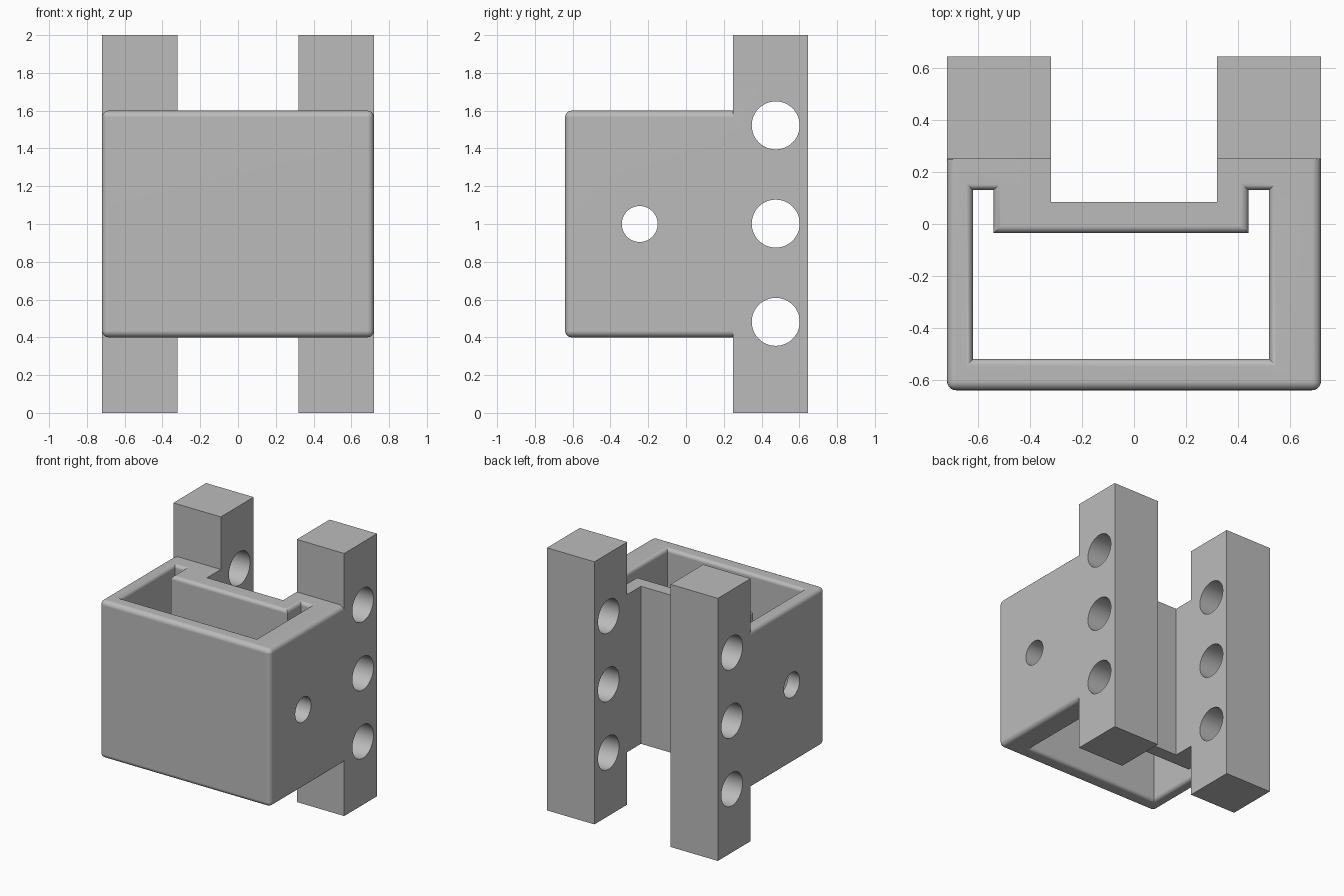
import bpy, bmesh, math
from mathutils import Matrix

if "Cube" in bpy.data.objects:
    bpy.data.objects.remove(bpy.data.objects["Cube"])

grey = bpy.data.materials.new("plain grey")
grey.use_nodes = True
COLOUR = (0.5, 0.5, 0.5, 1)
grey.diffuse_color = COLOUR
grey.node_tree.nodes["Principled BSDF"].inputs["Base Color"].default_value = COLOUR

BOTTOM, TOP = 0.4, 1.6
FRONT, BACK, SIDE = -0.64, 0.25, 0.72


def make_object(name, bm):
    bmesh.ops.recalc_face_normals(bm, faces=bm.faces)
    mesh = bpy.data.meshes.new(name)
    bm.to_mesh(mesh)
    bm.free()
    mesh.materials.append(grey)
    obj = bpy.data.objects.new(name, mesh)
    bpy.context.collection.objects.link(obj)
    return obj


def box(bm, lo, hi):
    size = [b - a for a, b in zip(lo, hi)]
    mid = [(a + b) / 2 for a, b in zip(lo, hi)]
    bmesh.ops.create_cube(bm, size=1, matrix=Matrix.Translation(mid) @ Matrix.Diagonal((*size, 1)))


def cross_hole(bm, y, z, radius):
    bmesh.ops.create_cone(bm, cap_ends=True, segments=48, radius1=radius, radius2=radius, depth=2,
                          matrix=Matrix.Translation((0, y, z)) @ Matrix.Rotation(math.pi / 2, 4, 'Y'))


def round_edges(bm, radius, rule):
    edges = [e for e in bm.edges if rule(*(v.co for v in e.verts))]
    bmesh.ops.bevel(bm, geom=edges, offset=radius, offset_type='OFFSET', segments=5,
                    profile=0.5, affect='EDGES', clamp_overlap=True)


def boolean(target, other, operation):
    mod = target.modifiers.new(operation.lower(), 'BOOLEAN')
    mod.operation, mod.solver, mod.object = operation, 'EXACT', other
    bpy.context.view_layer.objects.active = target
    bpy.ops.object.modifier_apply(modifier=mod.name)
    bpy.data.objects.remove(other)


# Open sleeve: matching outer and inner outlines joined into a ring
outer = [(-SIDE, FRONT), (SIDE, FRONT), (SIDE, BACK), (0.32, BACK),
         (0.32, 0.085), (-0.32, 0.085), (-0.32, BACK), (-SIDE, BACK)]
inner = [(-0.62, -0.52), (0.52, -0.52), (0.52, 0.13), (0.44, 0.13),
         (0.44, -0.035), (-0.54, -0.035), (-0.54, 0.13), (-0.62, 0.13)]
bm = bmesh.new()
loops = [[bm.verts.new((x, y, z)) for x, y in outline]
         for outline, z in ((outer, BOTTOM), (outer, TOP), (inner, TOP), (inner, BOTTOM))]
for k in range(4):
    a, b = loops[k], loops[(k + 1) % 4]
    for i in range(8):
        j = (i + 1) % 8
        bm.faces.new((a[i], a[j], b[j], b[i]))


# Rounded rim of the opening, then the front and side edges
def is_rim(p, q):
    ends = [(round(v.x, 3), round(v.y, 3)) for v in (p, q)]
    return p.z == q.z and all(e in inner for e in ends)


def is_outside(p, q):
    on_front = max(abs(p.y - FRONT), abs(q.y - FRONT)) < 1e-4
    on_side = abs(p.x - q.x) < 1e-4 and abs(abs(p.x) - SIDE) < 1e-4
    upright_back = min(p.y, q.y) > BACK - 1e-4
    return on_front or (on_side and not upright_back)


round_edges(bm, 0.028, is_rim)
round_edges(bm, 0.035, is_outside)
bracket = make_object("sleeve_bracket", bm)

# Two rear posts, merged with the sleeve
for side in (-1, 1):
    bm = bmesh.new()
    x0, x1 = sorted((side * 0.32, side * SIDE))
    box(bm, (x0, BACK, 0), (x1, 0.645, 2))
    boolean(bracket, make_object("rear_post", bm), 'UNION')

# Bolt holes through the posts and a pin hole through the sleeve
bm = bmesh.new()
for z in (0.482, 1.002, 1.522):
    cross_hole(bm, 0.475, z, 0.127)
cross_hole(bm, -0.245, 1.0, 0.095)
cutter = make_object("hole_cutter", bm)
cutter.hide_render = True
boolean(bracket, cutter, 'DIFFERENCE')

# Clean flat faces and smooth rounds
bm = bmesh.new()
bm.from_mesh(bracket.data)
bmesh.ops.remove_doubles(bm, verts=bm.verts, dist=1e-4)
bmesh.ops.dissolve_limit(bm, angle_limit=math.radians(0.5), verts=bm.verts, edges=bm.edges)
bm.to_mesh(bracket.data)
bm.free()

bpy.ops.object.select_all(action='DESELECT')
bracket.select_set(True)
bpy.context.view_layer.objects.active = bracket
bpy.ops.object.shade_smooth_by_angle(angle=math.radians(35))
weighted = bracket.modifiers.new("flat_normals", 'WEIGHTED_NORMAL')
weighted.keep_sharp = True
